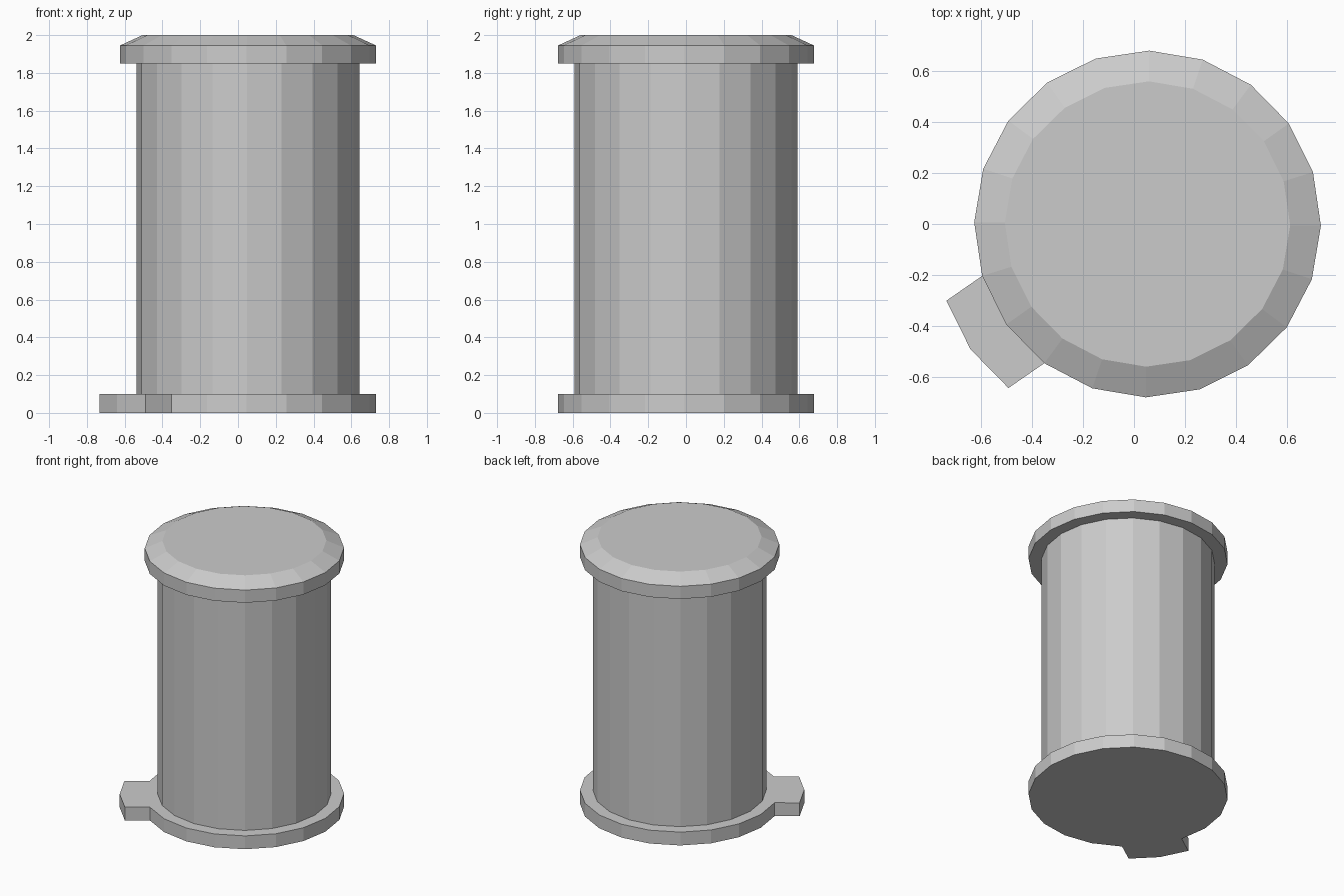
import bpy
import bmesh
from math import cos, sin, tau
from mathutils import Vector

SIDES = 20
TURN = -0.01
CENTRE_X = 0.053
PEDAL_REACH = Vector((-0.14, -0.097, 0))

cube = bpy.data.objects.get("Cube")
if cube:
    bpy.data.objects.remove(cube, do_unlink=True)

grey = bpy.data.materials.new("plain grey")
grey.use_nodes = True
grey.diffuse_color = (0.6, 0.6, 0.6, 1)
grey.node_tree.nodes["Principled BSDF"].inputs["Base Color"].default_value = grey.diffuse_color


def turned_part(name, profile, shape=None):
    """Stack of rings given as (radius, height), capped at both ends."""
    bm = bmesh.new()
    rings = []
    for radius, z in profile:
        angles = [TURN + tau * i / SIDES for i in range(SIDES)]
        rings.append([bm.verts.new((CENTRE_X + radius * cos(a), radius * sin(a), z))
                      for a in angles])
    sides = []
    for low, high in zip(rings, rings[1:]):
        for i in range(SIDES):
            j = (i + 1) % SIDES
            sides.append(bm.faces.new((low[i], low[j], high[j], high[i])))
    bm.faces.new(rings[0][::-1])
    bm.faces.new(rings[-1])
    if shape:
        shape(bm, sides)
    bmesh.ops.recalc_face_normals(bm, faces=bm.faces)
    mesh = bpy.data.meshes.new(name)
    bm.to_mesh(mesh)
    bm.free()
    mesh.materials.append(grey)
    obj = bpy.data.objects.new(name, mesh)
    bpy.context.collection.objects.link(obj)
    return obj


def pull_pedal(bm, sides):
    """Foot pedal drawn straight out of two neighbouring rim faces."""
    out = bmesh.ops.extrude_face_region(bm, geom=sides[11:13])
    moved = [g for g in out["geom"] if isinstance(g, bmesh.types.BMVert)]
    bmesh.ops.translate(bm, verts=moved, vec=PEDAL_REACH)
    bmesh.ops.delete(bm, geom=[f for f in sides[11:13] if f.is_valid], context="FACES")


# Base rim with foot pedal
turned_part("base_with_pedal", [(0.678, 0), (0.678, 0.1)], pull_pedal)
# Bin body
turned_part("bin_body", [(0.59, 0.1), (0.59, 1.85)])
# Lid with sloped upper edge
turned_part("lid", [(0.678, 1.85), (0.678, 1.945), (0.558, 2.0)])
